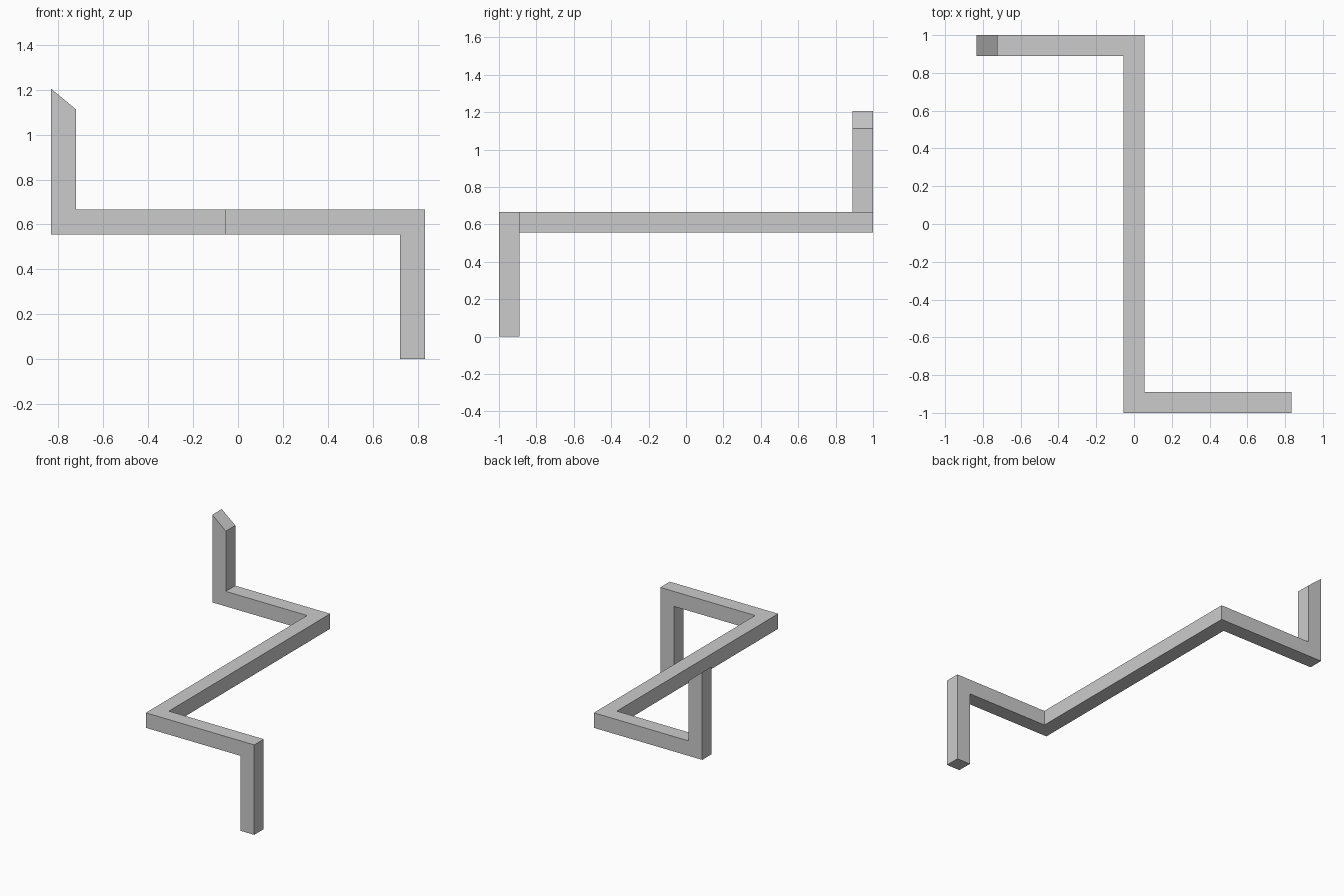
import bpy, bmesh
from mathutils import Vector

if "Cube" in bpy.data.objects:
    bpy.data.objects.remove(bpy.data.objects["Cube"])

H = 1 / 18            # half the bar thickness
A, B, Z = 5 / 6 - H, 1 - H, 11 / 18

# centre line of the bent square bar, from foot to slanted tip
path = [Vector(p) for p in (
    (A, -B, 0), (A, -B, Z), (0, -B, Z), (0, B, Z), (-A, B, Z), (-A, B, 1.159))]
dirs = [(b - a).normalized() for a, b in zip(path, path[1:])]

# cutting plane at each point: flat foot, mitred corners, slanted tip
planes = [Vector((0, 0, 1))]
planes += [(a + b).normalized() for a, b in zip(dirs, dirs[1:])]
planes += [Vector((0.092, 0, 2 * H)).normalized()]

bm = bmesh.new()
ring = [path[0] + Vector((x * H, y * H, 0))
        for x, y in ((-1, -1), (1, -1), (1, 1), (-1, 1))]
prev = [bm.verts.new(p) for p in ring]
bm.faces.new(prev[::-1])

# carry the square section along each leg to the next cutting plane
for point, direction, normal in zip(path[1:], dirs, planes[1:]):
    ring = [p + direction * ((point - p).dot(normal) / direction.dot(normal))
            for p in ring]
    cur = [bm.verts.new(p) for p in ring]
    for i in range(4):
        j = (i + 1) % 4
        bm.faces.new((prev[i], prev[j], cur[j], cur[i]))
    prev = cur
bm.faces.new(prev)
bmesh.ops.recalc_face_normals(bm, faces=bm.faces)

mesh = bpy.data.meshes.new("bent_bar")
bm.to_mesh(mesh)
bm.free()
bpy.context.collection.objects.link(bpy.data.objects.new("bent_bar", mesh))
